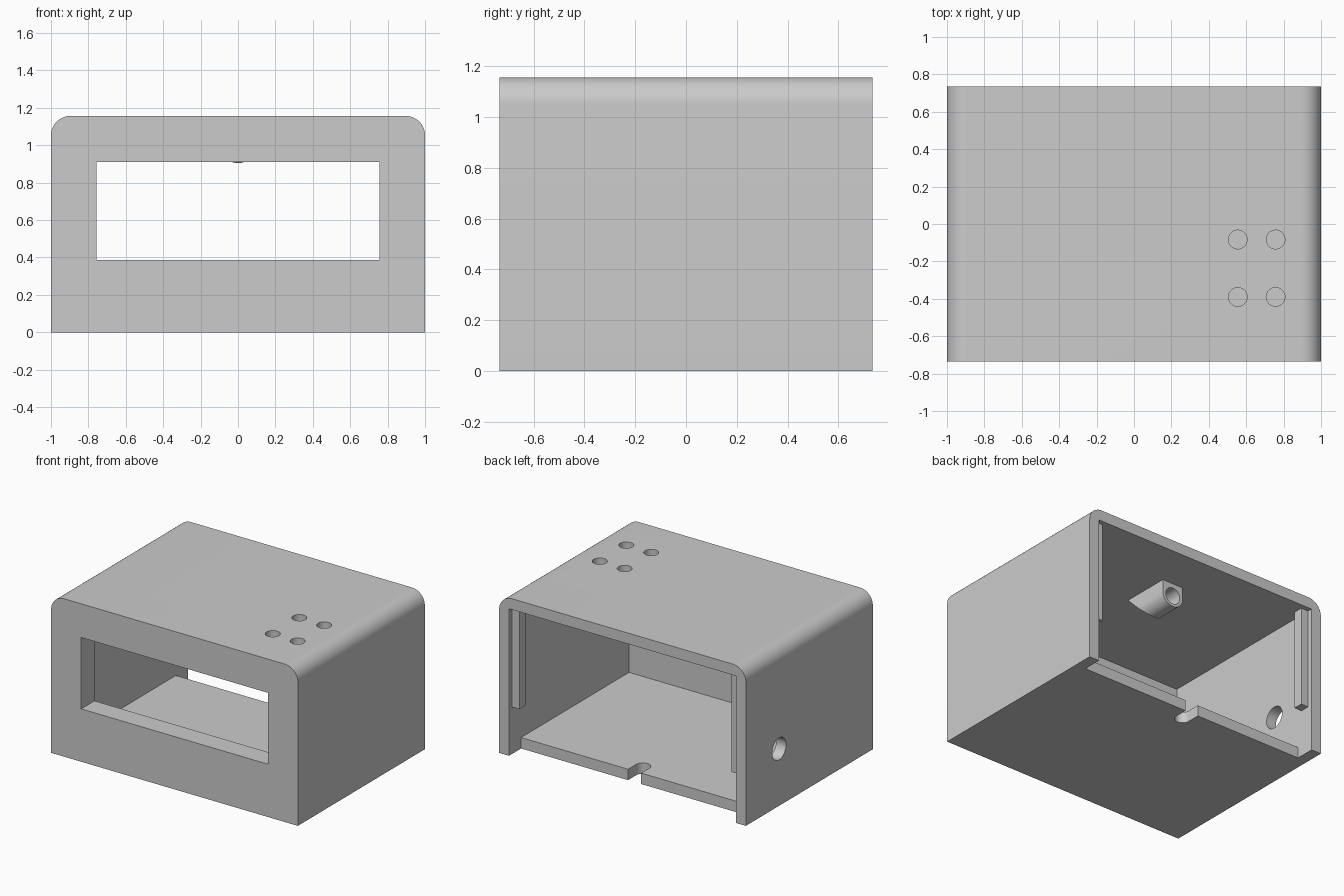
import bpy
import bmesh
from math import cos, sin, pi
from mathutils import Matrix

if "Cube" in bpy.data.objects:
    bpy.data.objects.remove(bpy.data.objects["Cube"], do_unlink=True)

grey = bpy.data.materials.new("plain_grey")
grey.use_nodes = True
grey.diffuse_color = (0.6, 0.6, 0.6, 1)
grey.node_tree.nodes["Principled BSDF"].inputs["Base Color"].default_value = (0.6, 0.6, 0.6, 1)

W, D, H = 1.0, 0.735, 1.157      # half width, half depth, height
T = 0.08                         # wall thickness
IN_X, IN_Z = W - T, H - T        # inner wall and ceiling
FRONT = -D + T                   # inner face of the front wall
FLOOR_END = 0.595


def finish(name, bm):
    bmesh.ops.recalc_face_normals(bm, faces=bm.faces)
    mesh = bpy.data.meshes.new(name)
    bm.to_mesh(mesh)
    bm.free()
    mesh.materials.append(grey)
    obj = bpy.data.objects.new(name, mesh)
    bpy.context.collection.objects.link(obj)
    return obj


def box(name, x, y, z):
    bm = bmesh.new()
    bmesh.ops.create_cube(bm, size=1)
    for v in bm.verts:
        v.co = [lo + (c + 0.5) * (hi - lo) for c, (lo, hi) in zip(v.co, (x, y, z))]
    return finish(name, bm)


def rod(name, centre, radius, length, axis="Z"):
    turn = {"X": Matrix.Rotation(pi / 2, 4, "Y"),
            "Y": Matrix.Rotation(pi / 2, 4, "X"), "Z": Matrix()}[axis]
    bm = bmesh.new()
    bmesh.ops.create_cone(bm, cap_ends=True, segments=48, radius1=radius, radius2=radius,
                          depth=length, matrix=Matrix.Translation(centre) @ turn)
    return finish(name, bm)


def extrude_profile(name, points, y0, y1):
    """Solid from an (x, z) outline pulled along y."""
    bm = bmesh.new()
    face = bm.faces.new([bm.verts.new((x, y0, z)) for x, z in points])
    grown = bmesh.ops.extrude_face_region(bm, geom=[face])["geom"]
    moved = [g for g in grown if isinstance(g, bmesh.types.BMVert)]
    bmesh.ops.translate(bm, verts=moved, vec=(0, y1 - y0, 0))
    return finish(name, bm)


def arc(cx, cz, r, start, end, steps=16):
    angles = [start + (end - start) * i / steps for i in range(steps + 1)]
    return [(cx + r * cos(a), cz + r * sin(a)) for a in angles]


def cut(obj, cutters):
    """Subtract every cutter, bake the result and drop the cutters."""
    for c in cutters:
        c.hide_render = True
        mod = obj.modifiers.new("cut", "BOOLEAN")
        mod.operation, mod.solver, mod.object = "DIFFERENCE", "EXACT", c
    bpy.context.view_layer.update()
    baked = bpy.data.meshes.new_from_object(obj.evaluated_get(bpy.context.evaluated_depsgraph_get()))
    obj.modifiers.clear()
    obj.data = baked
    for c in cutters:
        bpy.data.objects.remove(c, do_unlink=True)


def smooth(obj):
    bpy.ops.object.select_all(action="DESELECT")
    obj.select_set(True)
    bpy.context.view_layer.objects.active = obj
    bpy.ops.object.shade_smooth_by_angle(angle=pi / 6)


def window():
    return box("window_cutter", (-0.757, 0.757), (-1, -0.4), (0.387, 0.91))


# Housing: rounded top edges, open back
R = 0.105
outline = [(-W, 0), (W, 0)] + arc(W - R, H - R, R, 0, pi / 2) + arc(R - W, H - R, R, pi / 2, pi)
housing = extrude_profile("housing", outline, -D, D)
cutters = [
    box("cavity_cutter", (-IN_X, IN_X), (FRONT, 1), (T, IN_Z)),
    box("floor_end_cutter", (-IN_X, IN_X), (FLOOR_END, 1), (-0.1, 0.5)),
    window(),
    # cable slot in the floor edge
    box("slot_cutter", (-0.053, 0.053), (0.5, 0.8), (-0.1, 0.2)),
    rod("slot_end_cutter", (0, 0.5, 0), 0.053, 0.4),
    # side socket hole
    rod("socket_cutter", (-W, 0.35, 0.418), 0.08, 0.4, "X"),
]
# Four button holes in the top
for x in (0.555, 0.757):
    for y in (-0.083, -0.39):
        cutters.append(rod("button_cutter", (x, y, H), 0.05, 0.3))
cut(housing, cutters)
smooth(housing)

# Raised frame behind the window
frame = box("window_frame", (-0.797, 0.797), (FRONT, -0.58), (0.347, 0.95))
cut(frame, [window()])

# Vertical stop rails near the open back
for side, name in ((1, "left_rail"), (-1, "right_rail")):
    box(name, sorted((side * 0.86, side * IN_X)), (0.63, 0.70), (0.344, IN_Z))

# Screw boss under the ceiling, front end sloped at 45 degrees
r = 0.086
boss = extrude_profile("screw_boss", [(r, IN_Z), (-r, IN_Z)] + arc(0, 0.99, r, pi, 2 * pi), 0, 0.40)
for v in boss.data.vertices:
    if v.co.y < 0.2:
        v.co.y = 0.04 + IN_Z - v.co.z
cut(boss, [rod("screw_cutter", (0, 0.4, 0.985), 0.06, 0.3, "Y")])
smooth(boss)
